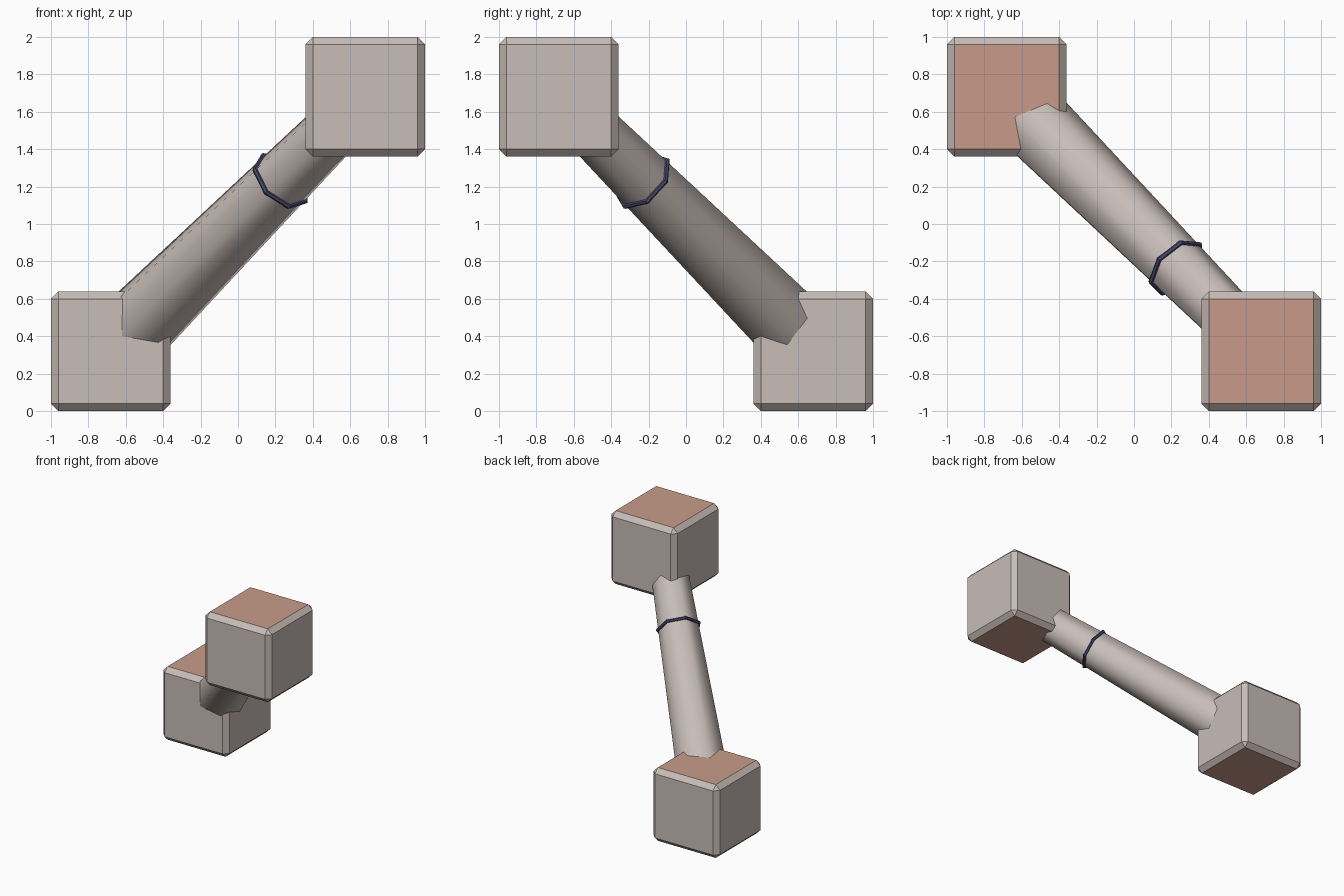
import bpy, bmesh, math
from mathutils import Vector, Matrix

if "Cube" in bpy.data.objects:
    bpy.data.objects.remove(bpy.data.objects["Cube"])


def material(name, rgb):
    m = bpy.data.materials.new(name)
    m.diffuse_color = (*rgb, 1.0)
    m.use_nodes = True
    m.node_tree.nodes["Principled BSDF"].inputs["Base Color"].default_value = m.diffuse_color
    return m


STONE = material("warm_grey", (0.58, 0.51, 0.475))
CLAY = material("clay_pink", (0.58, 0.33, 0.255))
BAND = material("dark_blue", (0.065, 0.065, 0.15))

SIDES = 7
LOW, HIGH = Vector((-0.68, 0.68, 0.32)), Vector((0.68, -0.68, 1.68))
AXIS = (HIGH - LOW).normalized()
U = Vector((1, 1, 0)).normalized()      # first corner of the seven-sided section
V = AXIS.cross(U)


def finish(bm, name, mats):
    bmesh.ops.recalc_face_normals(bm, faces=bm.faces)
    me = bpy.data.meshes.new(name)
    bm.to_mesh(me)
    bm.free()
    for m in mats:
        me.materials.append(m)
    ob = bpy.data.objects.new(name, me)
    bpy.context.collection.objects.link(ob)
    return ob


def ring(bm, centre, radius):
    angles = [2 * math.pi * i / SIDES for i in range(SIDES)]
    return [bm.verts.new(centre + radius * (math.cos(a) * U + math.sin(a) * V)) for a in angles]


def bridge(bm, a, b, smooth):
    for i in range(SIDES):
        j = (i + 1) % SIDES
        bm.faces.new((a[i], a[j], b[j], b[i])).smooth = smooth


# Chamfered end blocks with pink top and bottom faces
def block(name, centre):
    bm = bmesh.new()
    bmesh.ops.create_cube(bm, size=0.64, matrix=Matrix.Translation(centre))
    bmesh.ops.bevel(bm, geom=list(bm.edges), offset=0.04, segments=1, affect='EDGES')
    bm.normal_update()
    for f in bm.faces:
        f.material_index = 1 if abs(f.normal.z) > 0.9 else 0
    return finish(bm, name, [STONE, CLAY])


block("lower_block", LOW)
block("upper_block", HIGH)

# Tapered seven-sided rod joining the block centres
bm = bmesh.new()
a, b = ring(bm, LOW, 0.213), ring(bm, HIGH, 0.143)
bridge(bm, a, b, True)
bm.faces.new(a)
bm.faces.new(b)
rod = finish(bm, "rod", [STONE])
for e in rod.data.edges:
    # keep the rims of the end caps sharp
    e.use_edge_sharp = (e.vertices[0] < SIDES) == (e.vertices[1] < SIDES) and \
        abs(e.vertices[0] - e.vertices[1]) in (1, SIDES - 1)

# Thin band around the rod
bm = bmesh.new()
centre = Vector((0.23, -0.23, 1.23))
loops = []
for k in range(6):
    t = 2 * math.pi * k / 6
    loops.append(ring(bm, centre + AXIS * 0.014 * math.sin(t), 0.171 + 0.014 * math.cos(t)))
for k in range(6):
    bridge(bm, loops[k], loops[(k + 1) % 6], False)
finish(bm, "rod_band", [BAND])
